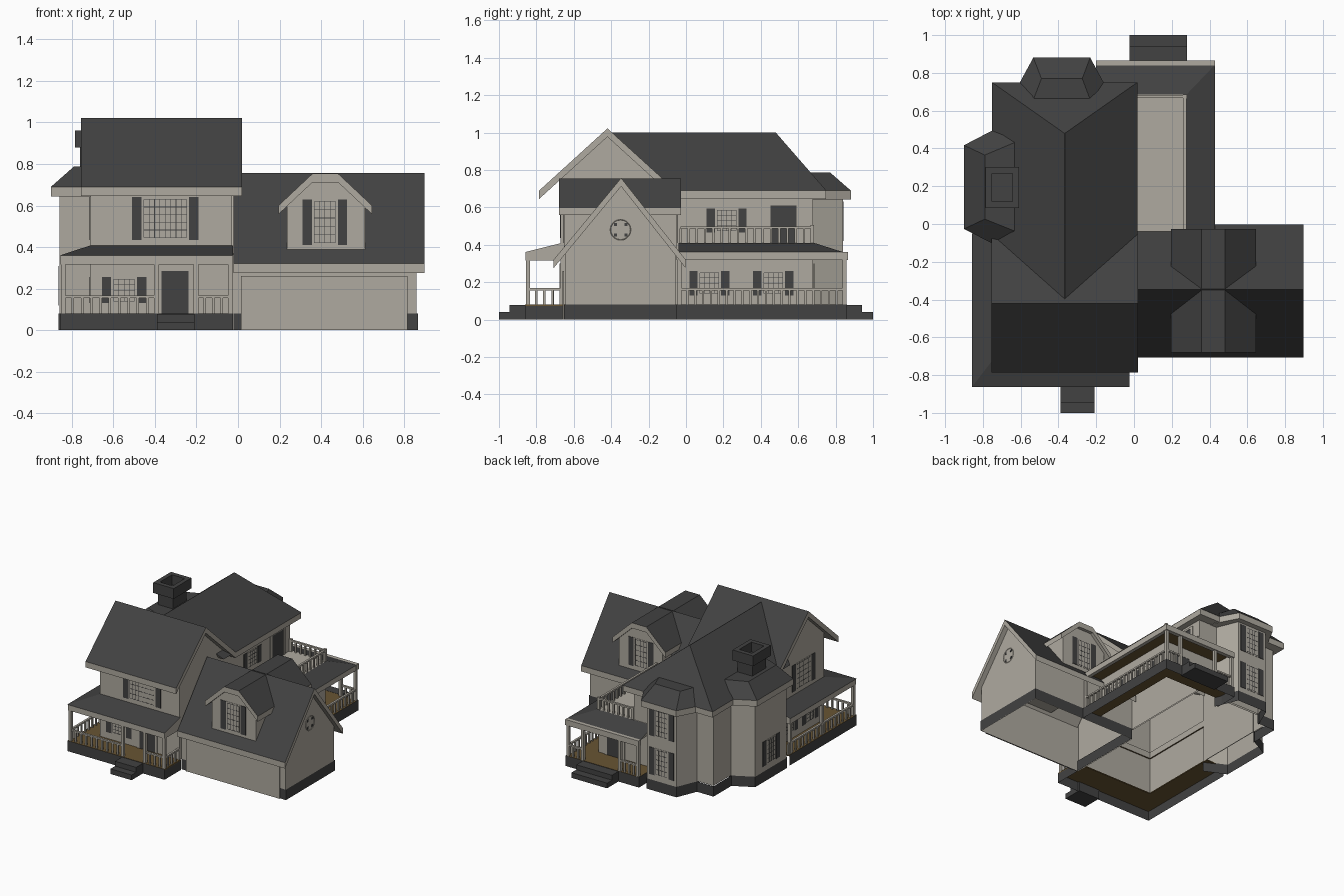
import bpy, math
from mathutils import Vector

if "Cube" in bpy.data.objects:
    bpy.data.objects.remove(bpy.data.objects["Cube"])

def material(name, c):
    m = bpy.data.materials.new(name)
    m.diffuse_color = (*c, 1)
    m.use_nodes = True
    m.node_tree.nodes["Principled BSDF"].inputs["Base Color"].default_value = m.diffuse_color
    return m

CREAM = material("cream siding", (.43, .403, .35))
DARK = material("dark slate", (.054, .054, .054))
WOOD = material("brown decking", (.14, .09, .033))
MATS = [CREAM, DARK, WOOD]
C, D, W = 0, 1, 2

def make(name, verts, faces, rule):
    me = bpy.data.meshes.new(name)
    me.from_pydata(verts, [], faces)
    for m in MATS:
        me.materials.append(m)
    me.update()
    for p in me.polygons:
        p.material_index = rule(p)
    ob = bpy.data.objects.new(name, me)
    bpy.context.collection.objects.link(ob)
    return ob

def outward(a, b):
    """True when side quads (a0 a1 b1 b0) point away from the loft axis."""
    n = Vector()
    for i in range(len(a)):
        n += Vector(a[i]).cross(Vector(a[(i + 1) % len(a)]))
    return n.dot(Vector(b[0]) - Vector(a[0])) > 0

def loft(name, a, b, rule, cap_a=True, cap_b=True, closed=True):
    f = []
    n = len(a)
    if closed and not outward(a, b):
        a, b = list(reversed(a)), list(reversed(b))
    f += [(i, (i + 1) % n, n + (i + 1) % n, n + i) for i in range(n if closed else n - 1)]
    if cap_a:
        f.append(tuple(reversed(range(n))))
    if cap_b:
        f.append(tuple(range(n, 2 * n)))
    return make(name, list(a) + list(b), f, rule)

def solid(i):
    return lambda p: i

def roof_rule(p):          # slate on top, cream edges and soffits
    return D if p.normal.z > .3 else C

def skirt_rule(p):         # porch roof: slate slope, boarded ceiling, cream rest
    return W if p.normal.z < -.5 else D if .15 < p.normal.z < .999 else C

def prism(name, pts, z0, z1, rule, bottom=True, top=True, closed=True):
    return loft(name, [(x, y, z0) for x, y in pts], [(x, y, z1) for x, y in pts], rule, bottom, top, closed)

def along_x(name, prof, x0, x1, rule, closed=True):
    if not closed:         # walls open underneath
        prof = list(reversed(prof))
    return loft(name, [(x0, y, z) for y, z in prof], [(x1, y, z) for y, z in prof], rule, closed=closed)

def along_y(name, prof, y0, y1, rule):
    return loft(name, [(x, y0, z) for x, z in prof], [(x, y1, z) for x, z in prof], rule)

def rect(x0, x1, y0, y1):
    return [(x0, y0), (x1, y0), (x1, y1), (x0, y1)]

def slab(prof, t):         # give a roof line a vertical thickness
    return prof + [(u, z - t) for u, z in reversed(prof)]

def boxes(name, items, loc=(0, 0, 0), rot=0):
    v, f, mi = [], [], []
    for x0, x1, y0, y1, z0, z1, m in items:
        k = len(v)
        v += [(x, y, z) for z in (z0, z1) for x, y in rect(x0, x1, y0, y1)]
        f += [tuple(k + i for i in q) for q in ((3, 2, 1, 0), (4, 5, 6, 7), (0, 1, 5, 4),
                                                (1, 2, 6, 5), (2, 3, 7, 6), (3, 0, 4, 7))]
        mi += [m] * 6
    ob = make(name, v, f, lambda p: mi[p.index])
    ob.location = loc
    ob.rotation_euler.z = math.radians(rot)

def window(name, x, y, z0, z1, w, rot, shutter=.045, cols=4, rows=5):
    h = w / 2 - shutter
    it = [(-h, h, -.003, -.001, z0, z1, C)]
    for s in (-1, 1):
        a, b = sorted((s * h, s * w / 2))
        it.append((a, b, -.004, -.001, z0, z1, D))
    g = h - .012
    for i in range(cols + 1):
        u = -g + 2 * g * i / cols
        it.append((u - .0015, u + .0015, -.004, -.002, z0 + .01, z1 - .01, D))
    for i in range(rows + 1):
        z = z0 + .01 + (z1 - z0 - .02) * i / rows
        it.append((-g, g, -.004, -.002, z - .0015, z + .0015, D))
    boxes(name, it, (x, y, 0), rot)

def door(name, x, y, z0, z1, w, rot):
    h = w / 2
    boxes(name, [(-h, h, -.005, -.001, z0, z1, D), (-h - .02, -h, -.007, -.001, z0, z1 + .015, C),
                 (h, h + .02, -.007, -.001, z0, z1 + .015, C), (-h, h, -.007, -.001, z1, z1 + .015, C)], (x, y, 0), rot)

def railing(name, p, q, z, h=.088):
    d = Vector(q) - Vector(p)
    n = max(2, round(d.length / .043))
    it = [(0, d.length, -.008, .008, z + h - .012, z + h, C)]
    for i in range(n + 1):
        u = d.length * i / n
        it.append((u - .006, u + .006, -.006, .006, z, z + h - .01, C))
    boxes(name, it, (*p, 0), math.degrees(math.atan2(d.y, d.x)))

def posts(name, pts, z0, z1, r=.011):
    boxes(name, [(x - r, x + r, y - r, y + r, z0, z1, C) for x, y in pts])

# House walls, bays and foundations (open underneath)
left_bay = [(-.70, .47), (-.86, .385), (-.86, 0), (-.70, -.075)]
rear_bay = [(-.575, .67), (-.505, .84), (-.255, .84), (-.185, .67)]
prism("main_walls", rect(-.71, -.03, -.67, .68), .08, .66, solid(C), False, False)
prism("ground_floor_extension", rect(-.04, .272, -.06, .68), .08, .37, solid(C), False, False)
prism("left_bay_walls", left_bay, .075, .66, solid(C), False, False)
prism("rear_bay_walls", rear_bay, .075, .66, solid(C), False, False)
prism("corner_foundation", [(-.56, .685), (-.715, .685), (-.715, .46)], 0, .08, solid(D), False, False, False)
prism("left_bay_foundation", [(-.70, .475), (-.864, .388), (-.864, -.003), (-.70, -.08)],
      0, .08, solid(D), False, False, False)
prism("rear_bay_foundation", [(-.18, .67), (-.252, .844), (-.508, .844), (-.58, .67)],
      0, .08, solid(D), False, False, False)
along_x("front_gable_walls", [(-.67, .6), (-.67, .77), (-.42, .995), (-.06, .67), (-.06, .6)], -.71, -.03, solid(C), False)

# Main roofs
along_x("front_gable_roof", slab([(-.785, .69), (-.42, 1.022), (-.055, .69)], .045), -.755, .02, roof_rule)
loft("rear_hip_roof", [(-.752, -.2, .69), (.018, -.2, .69), (.018, .75, .69), (-.752, .75, .69)],
     [(-.368, -.4, 1.0), (-.366, -.4, 1.0), (-.366, .48, 1.0), (-.368, .48, 1.0)], roof_rule)
prism("rear_eave", rect(-.75, .016, -.05, .748), .645, .69, solid(C))

# Bay roofs with flat tops
lb = [(-.61, .568), (-.9, .417), (-.9, -.026), (-.61, -.175)]
lt = [(-.60, .445), (-.79, .365), (-.79, .026), (-.60, -.05)]
rb = [(-.68, .61), (-.533, .881), (-.232, .881), (-.085, .61)]
rt = [(-.54, .64), (-.49, .77), (-.274, .77), (-.225, .64)]
for nm, lo, hi in (("left_bay", lb, lt), ("rear_bay", rb, rt)):
    prism(nm + "_eave", lo, .643, .69, solid(C))
    loft(nm + "_roof", [(x, y, .69) for x, y in lo], [(x, y, .787) for x, y in hi], roof_rule)

# Chimney with open cap
boxes("chimney", [(-.76, -.635, .11, .275, .7, .885, D),
                  (-.785, -.752, .085, .302, .88, .96, D), (-.643, -.61, .085, .302, .88, .96, D),
                  (-.752, -.643, .085, .12, .88, .96, D), (-.752, -.643, .267, .302, .88, .96, D)])

# Garage wing
along_x("garage_walls", [(-.645, 0), (-.645, .37), (-.349, .73), (-.055, .37), (-.055, 0)], -.03, .86, solid(C), False)
prism("garage_foundation", rect(-.022, .865, -.65, -.05), 0, .08, solid(D), False, False)
along_x("garage_roof", slab([(-.708, .32), (-.347, .757), (-.002, .32)], .045), -.022, .898, roof_rule)
boxes("garage_door", [(.03, .80, -.008, -.001, 0, .245, C), (.015, .03, -.009, -.001, 0, .26, C),
                      (.80, .815, -.009, -.001, 0, .26, C), (.03, .80, -.009, -.001, .245, .26, C)], (0, -.65, 0))

# Dormers, one body running through the ridge to both sides
along_y("dormer_walls", [(.235, .37), (.235, .615), (.37, .73), (.47, .73), (.61, .615), (.61, .37)], -.652, -.05, solid(C))
along_y("dormer_roof", slab([(.195, .60), (.358, .753), (.482, .753), (.645, .60)], .042), -.68, -.026, roof_rule)
window("dormer_window_front", .418, -.652, .41, .63, .215, 0)
window("dormer_window_rear", .418, -.05, .41, .63, .215, 180)

# Round gable window: thin ring and four small panes
bpy.ops.mesh.primitive_torus_add(major_segments=20, minor_segments=4, major_radius=.054, minor_radius=.002,
                                 location=(.861, -.35, .48), rotation=(0, math.pi / 2, 0))
bpy.context.object.name = "round_window_frame"
bpy.context.object.data.materials.append(CREAM)
boxes("round_window_panes", [(u - .008, u + .008, -.004, -.001, z - .008, z + .008, D)
                             for u in (-.028, .028) for z in (.452, .508)], (.86, -.35, 0), 90)

# Wrap-around front porch: deck boards, foundation skirt, roof, rails
front_l = [(-.855, -.04), (-.855, -.86), (-.025, -.86), (-.025, -.66), (-.70, -.66), (-.70, -.04)]
prism("front_porch_boards", front_l, .072, .08, solid(W))
prism("front_porch_skirt", [(x * 1.002, y * 1.002) for x, y in front_l[:4]], 0, .08, solid(D), False, False, False)
loft("front_porch_roof",
     [(x, y, .36) for x, y in ((-.857, -.862), (-.025, -.862), (-.025, -.66), (-.70, -.66), (-.70, -.05), (-.857, -.05))],
     [(x, y, .408) for x, y in ((-.71, -.67), (-.025, -.67), (-.025, -.66), (-.70, -.66), (-.70, -.05), (-.71, -.05))],
     skirt_rule)
boxes("front_porch_beams", [(-.853, -.027, -.858, -.83, .315, .36, C), (-.853, -.825, -.83, -.05, .315, .36, C),
                            (-.05, -.027, -.83, -.66, .315, .36, C)])
posts("front_porch_posts", [(-.84, -.845), (-.392, -.845), (-.202, -.845), (-.038, -.845), (-.84, -.46), (-.84, -.07)], .08, .32)
railing("front_rail_left", (-.84, -.845), (-.392, -.845), .08)
railing("front_rail_right", (-.202, -.845), (-.038, -.845), .08)
railing("front_rail_end", (-.038, -.845), (-.038, -.67), .08)
railing("left_rail", (-.84, -.845), (-.84, -.05), .08)
boxes("front_steps", [(-.39, -.21, -1, -.85, 0, .04, D), (-.39, -.21, -.945, -.85, .04, .078, D)])

# Rear porch wrapping the ground-floor extension, balcony above
rear_l = [(.425, -.05), (.425, .86), (-.2, .86), (-.2, .675), (.268, .675), (.268, -.05)]
prism("rear_porch_boards", rear_l, .072, .08, solid(W))
prism("rear_porch_skirt", [(x * 1.002, y * 1.002) for x, y in rear_l[:4]], 0, .08, solid(D), False, False, False)
loft("rear_porch_roof", [(x, y, .36) for x, y in rect(-.2, .428, -.04, .842)],
     [(x, y, .41) for x, y in rect(-.2, .278, -.04, .685)], skirt_rule)
boxes("room_ceiling", [(-.03, .27, -.04, .68, .352, .359, C)])
boxes("rear_porch_beams", [(-.2, .428, .835, .866, .318, .361, C), (.398, .426, -.05, .835, .318, .36, C)])
posts("rear_porch_posts", [(.412, .848), (.412, -.035), (.285, .848), (-.03, .848), (-.185, .848)], .08, .32)
railing("right_rail", (.412, -.035), (.412, .848), .08)
railing("rear_rail_right", (.285, .848), (.412, .848), .08)
railing("rear_rail_left", (-.185, .848), (-.03, .848), .08)
railing("balcony_rail_side", (.27, -.03), (.27, .675), .41)
railing("balcony_rail_rear", (-.02, .675), (.27, .675), .41)
posts("balcony_posts", [(.27, .675), (-.02, .675)], .41, .505, .01)
boxes("rear_steps", [(-.025, .28, .85, 1, 0, .04, D), (-.025, .28, .85, .94, .04, .078, D)])

# Doors and shuttered windows
door("front_door", -.303, -.67, .08, .285, .13, 0)
door("balcony_door", -.03, .522, .41, .61, .14, 90)
door("rear_door", .13, .68, .08, .285, .13, 180)
window("front_upper_window", -.35, -.67, .435, .64, .32, 0, cols=8)
window("front_lower_window", -.548, -.67, .13, .255, .215, 0, rows=4)
for i, (x, y, z0, z1) in enumerate([(.272, .125, .13, .26), (.272, .467, .13, .26), (-.03, .217, .465, .595)]):
    window(f"right_window_{i}", x, y, z0, z1, .215, 90, rows=4)
window("rear_bay_upper_window", -.38, .84, .42, .63, .21, 180)
window("rear_bay_lower_window", -.38, .84, .12, .33, .21, 180)
window("left_bay_window", -.86, .19, .12, .31, .21, -90)
for i, y in enumerate((-.25, -.5)):
    window(f"left_lower_window_{i}", -.71, y, .13, .255, .2, -90, rows=4)
window("left_upper_window", -.71, -.42, .435, .64, .28, -90, cols=6)
